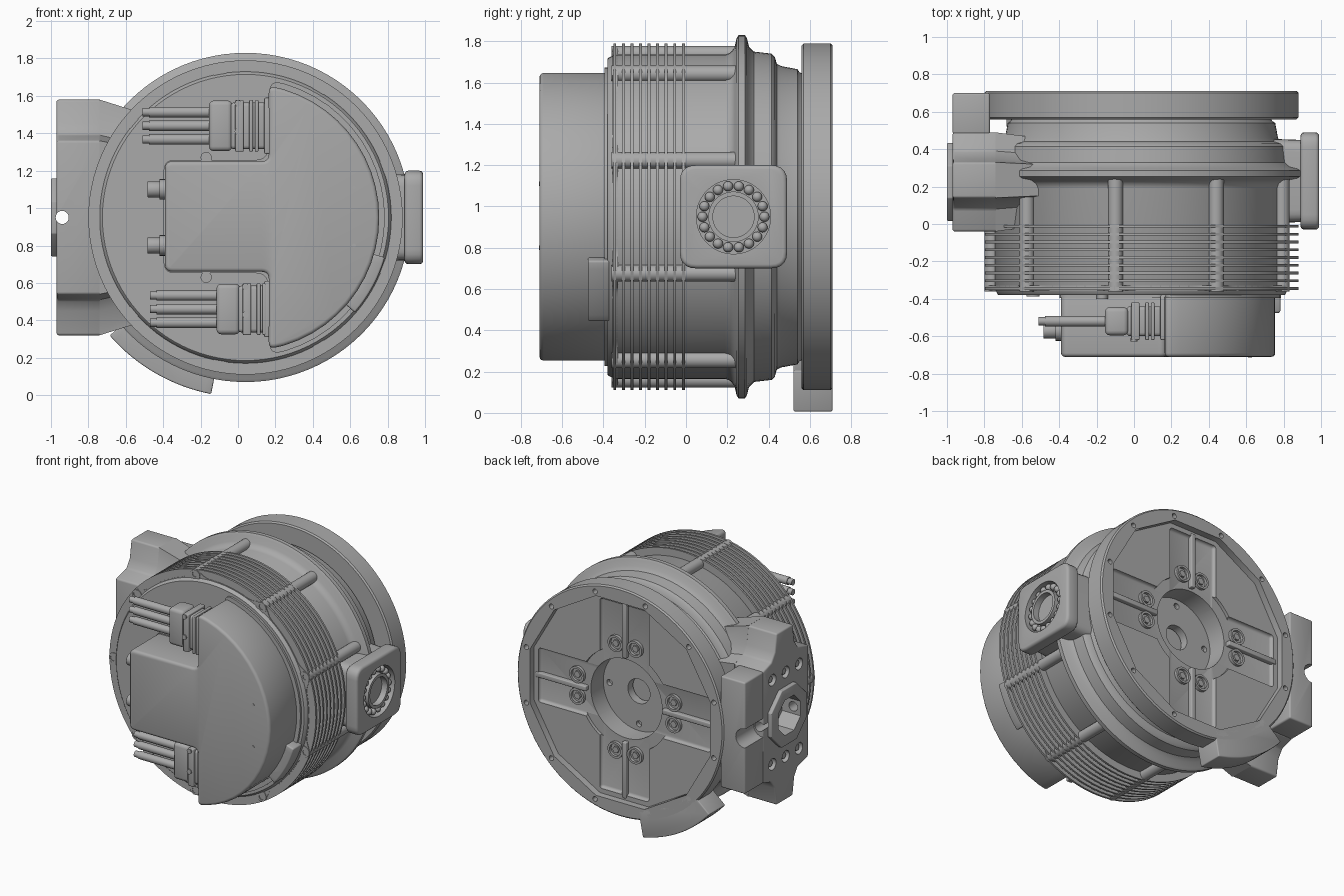
import bpy, bmesh
from math import sin, cos, pi, radians
from mathutils import Vector

if "Cube" in bpy.data.objects:
    bpy.data.objects.remove(bpy.data.objects["Cube"])

CX, CZ = 0.04, 0.95          # main axis, running along y
TURN = [radians(20 + 40 * i) for i in range(9)]

metal = bpy.data.materials.new("grey_metal")
metal.use_nodes = True
grey = (0.4, 0.4, 0.4, 1)
metal.diffuse_color = grey
metal.node_tree.nodes["Principled BSDF"].inputs["Base Color"].default_value = grey


def polar(r, a):
    return CX + r * cos(a), CZ + r * sin(a)


def activate(ob):
    bpy.ops.object.select_all(action='DESELECT')
    ob.select_set(True)
    bpy.context.view_layer.objects.active = ob


def finish(name, bm, bevel=0):
    bmesh.ops.recalc_face_normals(bm, faces=bm.faces)
    mesh = bpy.data.meshes.new(name)
    bm.to_mesh(mesh)
    bm.free()
    ob = bpy.data.objects.new(name, mesh)
    bpy.context.collection.objects.link(ob)
    mesh.materials.append(metal)
    activate(ob)
    if bevel:
        mod = ob.modifiers.new("bevel", 'BEVEL')
        mod.width, mod.segments, mod.limit_method = bevel, 3, 'ANGLE'
        bpy.ops.object.modifier_apply(modifier="bevel")
    bpy.ops.object.shade_smooth_by_angle(angle=radians(35))
    return ob


def add_prism(bm, pts, axis, a, b, shrink=1):
    """Extrude a 2D outline along x or y; the far end may shrink about its middle."""
    mid = sum((Vector(p) for p in pts), Vector((0, 0))) / len(pts)
    rings = []
    for t, s in ((a, 1), (b, shrink)):
        flat = [mid + (Vector(p) - mid) * s for p in pts]
        rings.append([bm.verts.new((t, p.x, p.y) if axis == 'x' else (p.x, t, p.y)) for p in flat])
    n = len(pts)
    for i in range(n):
        j = (i + 1) % n
        bm.faces.new((rings[0][i], rings[0][j], rings[1][j], rings[1][i]))
    bm.faces.new(rings[0])
    bm.faces.new(rings[1][::-1])


def prism(name, pts, axis, a, b, bevel=0, shrink=1):
    bm = bmesh.new()
    add_prism(bm, pts, axis, a, b, shrink)
    return finish(name, bm, bevel)


def rect(u0, u1, v0, v1):
    return [(u0, v0), (u1, v0), (u1, v1), (u0, v1)]


def rounded(pts, r):
    """Replace the sharp corners of a 2D outline with short curves."""
    out = []
    for i, p in enumerate(pts):
        p, q, s = Vector(p), Vector(pts[i - 1]), Vector(pts[(i + 1) % len(pts)])
        if (p - q).angle(s - p) < radians(30):
            out.append(p)
            continue
        a, b = p + (q - p).normalized() * r, p + (s - p).normalized() * r
        out += [a * (1 - t) ** 2 + p * 2 * t * (1 - t) + b * t * t for t in (k / 5 for k in range(6))]
    return out


def disc(u, v, r, n=24, start=0):
    return [(u + r * cos(start + 2 * pi * i / n), v + r * sin(start + 2 * pi * i / n)) for i in range(n)]


def cylinders(name, centres, r, axis, a, b, n=20, bevel=0):
    bm = bmesh.new()
    for u, v in centres:
        add_prism(bm, disc(u, v, r, n), axis, a, b)
    return finish(name, bm, bevel)


def lathe(name, profile, n=96, closed=False):
    """Spin (y, radius) points round the main axis."""
    bm = bmesh.new()
    rings = []
    for y, r in profile:
        ring = []
        for i in range(n):
            x, z = polar(r, 2 * pi * i / n)
            ring.append(bm.verts.new((x, y, z)))
        rings.append(ring)
    pairs = list(zip(rings, rings[1:])) + ([(rings[-1], rings[0])] if closed else [])
    for p, q in pairs:
        for i in range(n):
            j = (i + 1) % n
            bm.faces.new((p[i], p[j], q[j], q[i]))
    if not closed:
        bm.faces.new(rings[0])
        bm.faces.new(rings[-1])
    return finish(name, bm)


def cut(ob, *cutters):
    for c in cutters:
        c.hide_render = True
        activate(ob)
        mod = ob.modifiers.new("cut", 'BOOLEAN')
        mod.operation, mod.solver, mod.object = 'DIFFERENCE', 'EXACT', c
        bpy.ops.object.modifier_apply(modifier="cut")
        bpy.data.objects.remove(c)
    activate(ob)
    bpy.ops.object.shade_smooth_by_angle(angle=radians(35))


# Main housing with its raised ridge
lathe("housing", [(-.38, .5), (-.38, .765), (-.375, .77), (-.345, .785), (.19, .785), (.215, .795),
                  (.235, .82), (.245, .865), (.255, .88), (.285, .88), (.295, .865), (.305, .825),
                  (.33, .8), (.415, .79), (.43, .775), (.44, .74), (.46, .73), (.54, .715),
                  (.55, .7), (.57, .69), (.57, .5), (.42, .5), (.42, .3)])

# Cooling fins, collar and lengthwise ribs
for i in range(9):
    y = -.352 + i * .0415
    lathe(f"cooling_fin_{i + 1}", [(y, .7), (y, .84), (y + .014, .84), (y + .014, .7)], closed=True)
wave = [polar(.785 + .055 * max(0, cos(9 * (a - TURN[0]))) ** 4, a)
        for a in (2 * pi * i / 180 for i in range(180))]
prism("front_collar", wave, 'y', -.355, -.33)
ribs = cylinders("housing_ribs", [polar(.8, a) for a in TURN], .04, 'y', -.36, .25)
cut(ribs, cylinders("rib_hole_cutter", [polar(.808, a) for a in TURN], .02, 'y', -.4, -.34))


# Front cover
def cover_outline(r, g):
    arc = [polar(r, radians(80 - 160 * i / 24)) for i in range(25)]
    pts = arc + [(.165 - g, .66 - g), (-.39 - g, .66 - g), (-.39 - g, 1.25 + g), (.165 - g, 1.25 + g)]
    return rounded(pts, .06 if g else .04)


prism("front_cover", cover_outline(.715, 0), 'y', -.71, -.37, .02)
prism("cover_flange", cover_outline(.745, .008), 'y', -.395, -.37)
cylinders("cover_pins", [(.62, 1.11), (.62, .8)], .01, 'y', -.713, -.7, 12)
cylinders("cover_tabs", [(-.17, 1.27), (-.17, .63)], .03, 'y', -.4, -.37)
lug = [radians(-41 + 25 * i / 8) for i in range(9)]
prism("cover_side_lug", [polar(.775, a) for a in lug] + [polar(.68, a) for a in reversed(lug)], 'y', -.475, -.37, .01)
for n, z in (("upper", 1.06), ("lower", .85)):
    sleeve = cylinders(n + "_plug", [(-.54, z)], .036, 'y', -.388, -.36)
    cut(sleeve, cylinders("plug_cutter", [(-.54, z)], .022, 'y', -.45, -.382))
for n, z in (("upper", 1.1), ("lower", .8)):
    cylinders(n + "_gland", [(-.57, z)], .055, 'x', -.42, -.38)
    cylinders(n + "_gland_tip", [(-.57, z)], .043, 'x', -.485, -.41, bevel=.006)

# Cable connectors
for n, dx, z in (("upper", 0, 1.44), ("lower", .04, .46)):
    rods = [(-.52, z + k * .073) for k in (-1, 0, 1)]
    cylinders(n + "_cables", rods, .028, 'x', -.475 + dx, -.14 + dx)
    cylinders(n + "_cable_tips", rods, .022, 'x', -.51 + dx, -.46 + dx)
    prism(n + "_connector", rect(-.595, -.445, z - .135, z + .135), 'x', -.155 + dx, -.03 + dx, .025)
    prism(n + "_connector_neck", rect(-.6, -.44, z - .125, z + .125), 'x', -.04 + dx, .16, .02)
    for k, (a, b) in enumerate(((-.015, .03), (.06, .08), (.09, .11))):
        prism(f"{n}_connector_collar_{k + 1}", rect(-.62, -.42, z - .138, z + .138), 'x', a + dx, b + dx, .006)
    prism(n + "_connector_bracket", rect(-.62, -.38, z - .15, z + .15), 'x', .14, .175, .008)
    cylinders(n + "_connector_screws", [(dx, z - .03), (dx, z + .12)], .018, 'y', -.628, -.61, 12)

# Rear plate with dish, cross channels, hub bowl and holes
plate = lathe("rear_plate", [(.43, .49), (.56, .49), (.56, .83), (.57, .84), (.7, .84), (.71, .83)])
quarter = [i * pi / 2 for i in range(4)]
screws = [polar(.4, a + s) for a in quarter for s in (-.2, .2)]
rim = [polar(.79, radians(15 + 30 * i)) for i in range(12)]
cut(plate,
    prism("dish_cutter", disc(CX, CZ, .76, 12, radians(15)), 'y', .66, .8),
    prism("flat_channel_cutter", rect(CX - .7, CX + .7, CZ - .2, CZ + .2), 'y', .635, .8, .02),
    prism("tall_channel_cutter", rect(CX - .2, CX + .2, CZ - .7, CZ + .7), 'y', .635, .8, .02),
    prism("ring_cutter", disc(CX, CZ, .37, 64), 'y', .636, .8),
    prism("bowl_cutter", disc(CX, CZ, .29, 64), 'y', .49, .8),
    prism("shaft_cutter", disc(CX, CZ, .09, 32), 'y', .3, .8),
    cylinders("rim_hole_cutter", rim, .018, 'y', .66, .8),
    cylinders("hub_hole_cutter", [polar(.24, a) for a in quarter], .022, 'y', .46, .8))
for i, a in enumerate(quarter):
    d, s = Vector((cos(a), sin(a))), Vector((-sin(a), cos(a))) * .018
    o = Vector((CX, CZ))
    prism(f"rear_spoke_{i + 1}", [o + d * .31 - s, o + d * .72 - s, o + d * .72 + s, o + d * .31 + s],
          'y', .61, .668, .006)
bosses = cylinders("screw_bosses", screws, .06, 'y', .6, .657)
cut(bosses, cylinders("boss_cutter", screws, .044, 'y', .637, .7))
cylinders("boss_screws", screws, .025, 'y', .6, .65, 6)

# Foot on the rim of the rear plate
arc = [radians(221 + 38 * i / 16) for i in range(17)]
prism("rear_foot", [polar(.962, a) for a in arc] + [polar(.76, a) for a in reversed(arc)], 'y', .52, .71, .008)

# Bearing pad on the left side
prism("bearing_neck", rounded(rect(-.0, .46, .71, 1.19), .07), 'x', .6, .92, 0, .95)
pad = prism("bearing_pad", rounded(rect(-.03, .49, .7, 1.2), .08), 'x', .89, .99, .02)
cut(pad, prism("bearing_cutter", disc(.23, .95, .18, 48), 'x', .94, 1.1))
sleeve = prism("bearing_sleeve", disc(.23, .95, .122, 48), 'x', .9, .985)
cut(sleeve, prism("sleeve_cutter", disc(.23, .95, .1, 48), 'x', .925, 1.1))
bm = bmesh.new()
for y, z in disc(.23, .95, .15, 18):
    before = set(bm.verts)
    bmesh.ops.create_uvsphere(bm, u_segments=16, v_segments=10, radius=.024)
    bmesh.ops.translate(bm, verts=[v for v in bm.verts if v not in before], vec=(.955, y, z))
finish("bearing_balls", bm)

# Mounting block on the right side, with flared ears above and below
half = [(-.04, .41), (.08, .44), (.12, .5), (.14, .63), (.33, .63), (.35, .5), (.39, .44), (.49, .41)]
outline = [(y, CZ + z) for y, z in half] + [(y, CZ - z) for y, z in reversed(half)]
prism("mount_root", outline, 'x', -.74, -.5, 0, .88)
mount = prism("side_mount", outline, 'x', -.97, -.73, .012)
bolts = [(y, CZ + s * .31) for y in (.07, .225, .38) for s in (-1, 1)]
cut(mount,
    cylinders("mount_hole_cutter", [(-.94, CZ)], .035, 'y', -.3, .9),
    cylinders("mount_bolt_cutter", bolts, .042, 'x', -1.1, -.93),
    prism("mount_window_cutter", disc(.225, CZ, .14, 8, pi / 8), 'x', -1.1, -.85))
cylinders("mount_bolts", bolts, .024, 'x', -.955, -.9, 6)
face = prism("mount_face", disc(.225, CZ, .225, 8, pi / 8), 'x', -1.0, -.965, .006)
cut(face, prism("face_window_cutter", disc(.225, CZ, .14, 8, pi / 8), 'x', -1.1, -.8),
    cylinders("face_hole_cutter", [(-.94, CZ)], .035, 'y', -.3, .9))
rear = prism("mount_rear_block", rect(-.97, -.77, .54, 1.36), 'y', .48, .7, .012)
cut(rear, cylinders("rear_notch_cutter", [(-.965, CZ)], .07, 'y', .4, .9))
